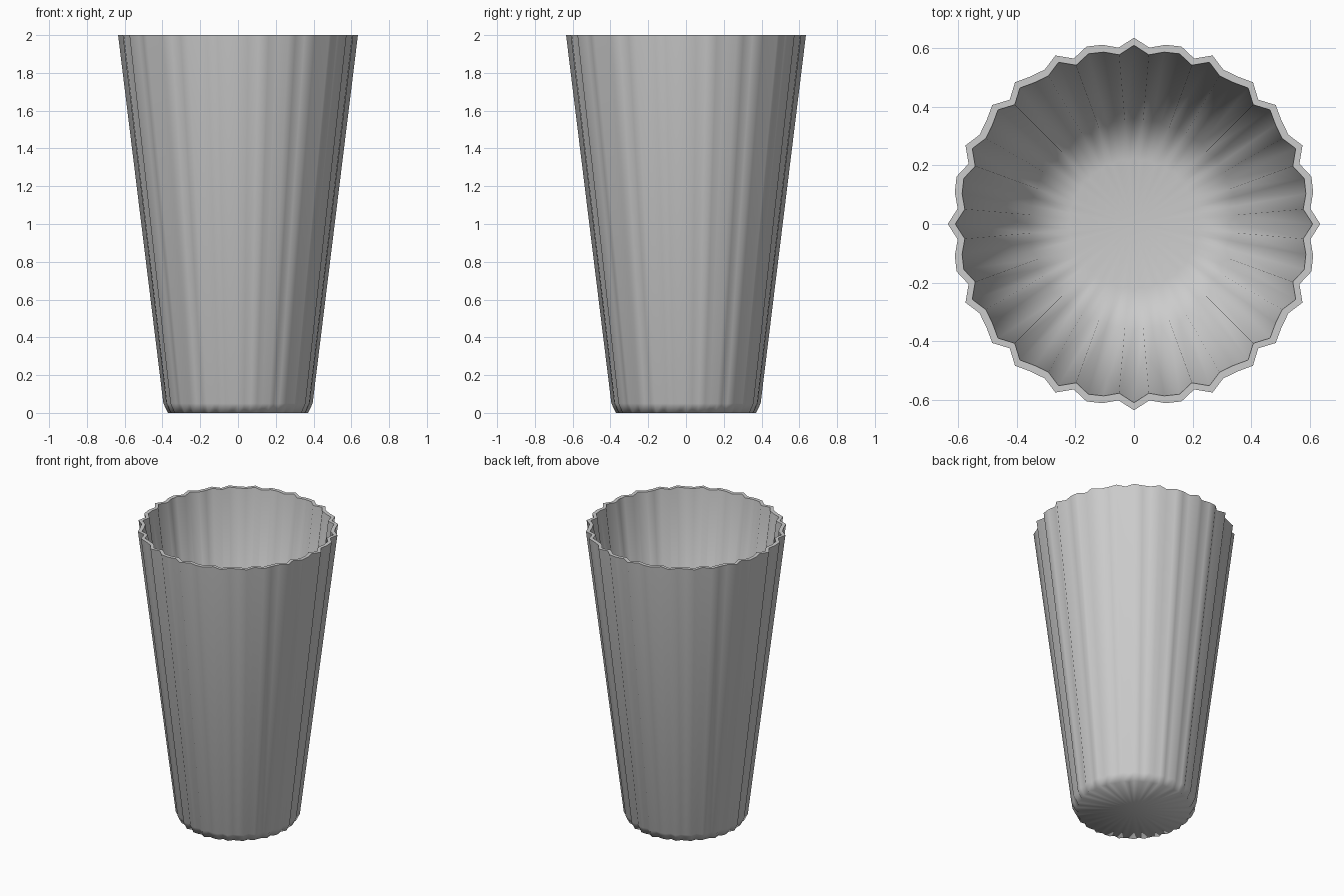
import bpy, bmesh
from math import cos, sin, tau

if "Cube" in bpy.data.objects:
    bpy.data.objects.remove(bpy.data.objects["Cube"])

SEGMENTS = 72     # points around the cup
FLUTES = 28       # ripples around the wall
RIPPLE = 0.029    # ripple depth as a share of the radius

# mean radius and height: underside, outer wall, rim, inner wall, floor
profile = [(0.36, 0.0), (0.384, 0.05), (0.617, 2.0),
           (0.592, 2.0), (0.355, 0.07), (0.22, 0.045)]
RIM = (2, 3)


def fluted_ring(bm, radius, z):
    ring = []
    for i in range(SEGMENTS):
        a = tau * i / SEGMENTS
        r = radius * (1 + RIPPLE * cos(FLUTES * a))
        ring.append(bm.verts.new((r * cos(a), r * sin(a), z)))
    return ring


def cap(bm, ring, z, flip):
    centre = bm.verts.new((0, 0, z))
    for i in range(SEGMENTS):
        a, b = ring[i], ring[(i + 1) % SEGMENTS]
        bm.faces.new((centre, b, a) if flip else (centre, a, b))


# fluted cup shell
bm = bmesh.new()
rings = [fluted_ring(bm, r, z) for r, z in profile]
for lower, upper in zip(rings, rings[1:]):
    for i in range(SEGMENTS):
        j = (i + 1) % SEGMENTS
        bm.faces.new((lower[i], lower[j], upper[j], upper[i]))
cap(bm, rings[0], 0.0, True)       # underside
cap(bm, rings[-1], 0.04, False)    # inside floor

# smooth walls with a crisp rim
for f in bm.faces:
    f.smooth = True
for k in RIM:
    for i in range(SEGMENTS):
        bm.edges.get((rings[k][i], rings[k][(i + 1) % SEGMENTS])).smooth = False

mesh = bpy.data.meshes.new("fluted_cup")
bm.to_mesh(mesh)
bm.free()
cup = bpy.data.objects.new("fluted_cup", mesh)
bpy.context.collection.objects.link(cup)
